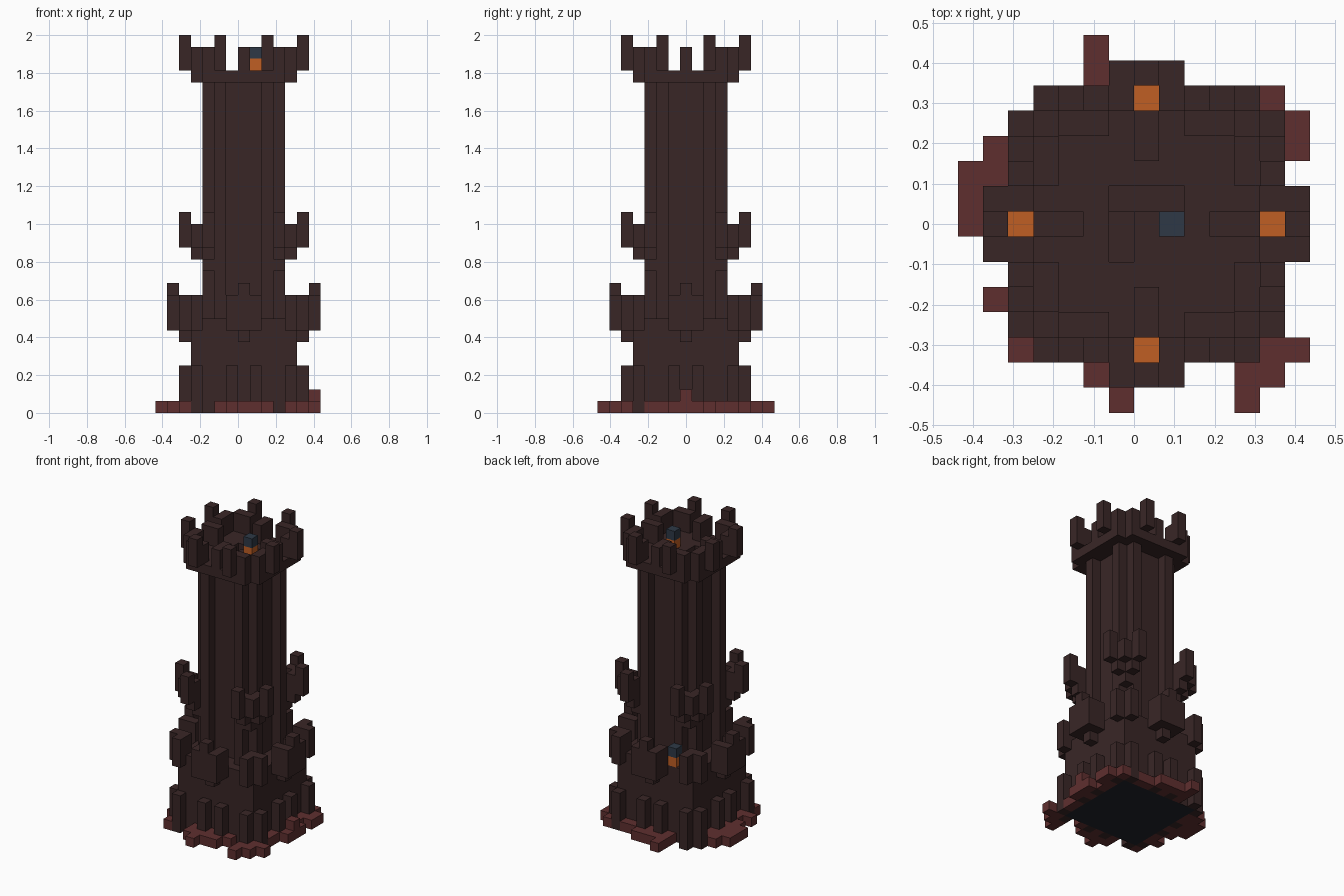
import bpy
import bmesh
from mathutils import Vector

if "Cube" in bpy.data.objects:
    bpy.data.objects.remove(bpy.data.objects["Cube"], do_unlink=True)

UNIT = 1 / 16          # edge of one block
SHIFT = UNIT / 2       # the tower axis sits half a block to +x


def material(name, rgb):
    mat = bpy.data.materials.new(name)
    mat.use_nodes = True
    color = [(c / 255 / 12.92) if c < 11 else ((c / 255 + 0.055) / 1.055) ** 2.4 for c in rgb] + [1]
    mat.diffuse_color = color
    mat.node_tree.nodes["Principled BSDF"].inputs["Base Color"].default_value = color
    return mat


STONE = material("dark brown stone", (57, 38, 38))
RED = material("red rubble", (95, 47, 47))
ORANGE = material("orange flame", (192, 94, 36))
BLUE = material("slate blue", (46, 57, 70))
UNDER = material("blackish foundation", (33, 35, 42))

SIDES = [Vector(d) for d in ((1, 0, 0), (-1, 0, 0), (0, 1, 0), (0, -1, 0), (0, 0, 1), (0, 0, -1))]


def block(x, y, z):
    """Cells of a box, given as inclusive (low, high) ranges."""
    return {(i, j, k) for i in range(x[0], x[1] + 1)
            for j in range(y[0], y[1] + 1) for k in range(z[0], z[1] + 1)}


def column(i, j, low, high):
    return block((i, i), (j, j), (low, high - 1))


def quarter_turns(cells):
    """Repeat cells on all four sides."""
    result = set()
    for _ in range(4):
        result |= cells
        cells = {(-j, i, k) for i, j, k in cells}
    return result


def corners(cells):
    """Mirror cells over the diagonal, then onto every corner."""
    return quarter_turns(cells | {(j, i, k) for i, j, k in cells})


def build(name, cells, mat, underside=None):
    """Make a mesh of the outer faces of a set of cells."""
    bm = bmesh.new()
    for cell in sorted(cells):
        for side in SIDES:
            if tuple(int(a + b) for a, b in zip(cell, side)) in cells:
                continue
            u = Vector((side.y, side.z, side.x))
            v = side.cross(u)
            mid = Vector(cell) + Vector((0, 0, 0.5)) + side / 2
            ring = [mid + (a * u + b * v) / 2 for a, b in ((-1, -1), (1, -1), (1, 1), (-1, 1))]
            face = bm.faces.new([bm.verts.new(p * UNIT + Vector((SHIFT, 0, 0))) for p in ring])
            if underside and side.z < 0 and cell[2] == 0:
                face.material_index = 1
    bmesh.ops.remove_doubles(bm, verts=bm.verts, dist=UNIT / 100)
    mesh = bpy.data.meshes.new(name)
    bm.to_mesh(mesh)
    bm.free()
    mesh.materials.append(mat)
    if underside:
        mesh.materials.append(underside)
    bpy.context.collection.objects.link(bpy.data.objects.new(name, mesh))


# Square lower body
build("lower_body", block((-4, 4), (-4, 4), (0, 7)), STONE, UNDER)

# Fluted shaft: two crossing slabs with a shallow channel on each side
shaft = block((-2, 2), (-3, 3), (8, 27)) | block((-3, 3), (-2, 2), (8, 27))
channel = quarter_turns(block((3, 3), (-1, 1), (8, 27)))
stairwell = block((-1, 1), (1, 1), (26, 28)) | block((-1, -1), (-1, 0), (24, 28))
build("shaft", shaft - channel - stairwell, STONE)

# Short buttresses around the foot
build("foot_buttresses", corners(column(5, 1, 0, 4) | column(5, 4, 0, 4)), STONE)

# Lower bastions on each side, with a brazier well
bastion = block((5, 6), (-1, 1), (7, 9)) - column(5, 0, 7, 10)
bastion |= column(5, 0, 6, 7) | column(6, 0, 10, 11)
build("side_bastions", quarter_turns(bastion), STONE)
build("bastion_fires", quarter_turns(column(5, 0, 7, 9)), ORANGE)

# Lower corner piers
build("corner_piers", corners(column(4, 4, 8, 10) | column(5, 4, 7, 10)), STONE)

# Middle corner turrets with spikes
turret = column(3, 3, 12, 15) | column(4, 3, 13, 16) | column(4, 4, 14, 16) | column(5, 3, 14, 17)
build("middle_turrets", corners(turret), STONE)

# Crown floor and battlements
floor = {c for c in block((-4, 4), (-4, 4), (28, 28)) if c[0] ** 2 + c[1] ** 2 <= 25}
build("crown_floor", floor - stairwell, STONE)
build("crown_walls", corners(column(4, 2, 29, 31) | column(4, 3, 29, 31)), STONE)
build("crown_spikes", corners(column(5, 2, 29, 32)), STONE)
build("crown_posts", quarter_turns(block((3, 4), (0, 0), (29, 30))), STONE)

# Torches: flame below, blue cap above
for name, i, j, z in (("crown", 1, 0, 29), ("ledge", -2, 4, 8)):
    build(name + "_torch_flame", column(i, j, z, z + 1), ORANGE)
    build(name + "_torch_cap", column(i, j, z + 1, z + 2), BLUE)

# Rubble scattered round the foot
rubble = set()
for x, y in (((-1, 1), (-6, -6)), ((-2, -2), (-6, -5)), ((2, 2), (-5, -5)), ((-1, -1), (-7, -7)),
             ((4, 5), (-6, -6)), ((4, 4), (-7, -7)), ((5, 6), (-5, -5)), ((-5, -5), (-5, -5)),
             ((5, 5), (-3, -2)), ((6, 6), (-1, 1)), ((5, 5), (2, 3)), ((6, 6), (3, 4)),
             ((5, 5), (5, 5)), ((2, 3), (5, 5)), ((-1, 1), (6, 6)), ((-2, -2), (5, 7)),
             ((-6, -5), (2, 3)), ((-7, -7), (0, 2)), ((-6, -6), (-1, 1)), ((-5, -5), (-3, -2)),
             ((-6, -6), (-3, -3)), ((0, 0), (-5, -5)), ((0, 0), (5, 5)), ((5, 5), (0, 0)), ((-5, -5), (0, 0))):
    rubble |= block(x, y, (0, 0))
rubble |= column(6, 0, 0, 2)
build("rubble", rubble, RED)
